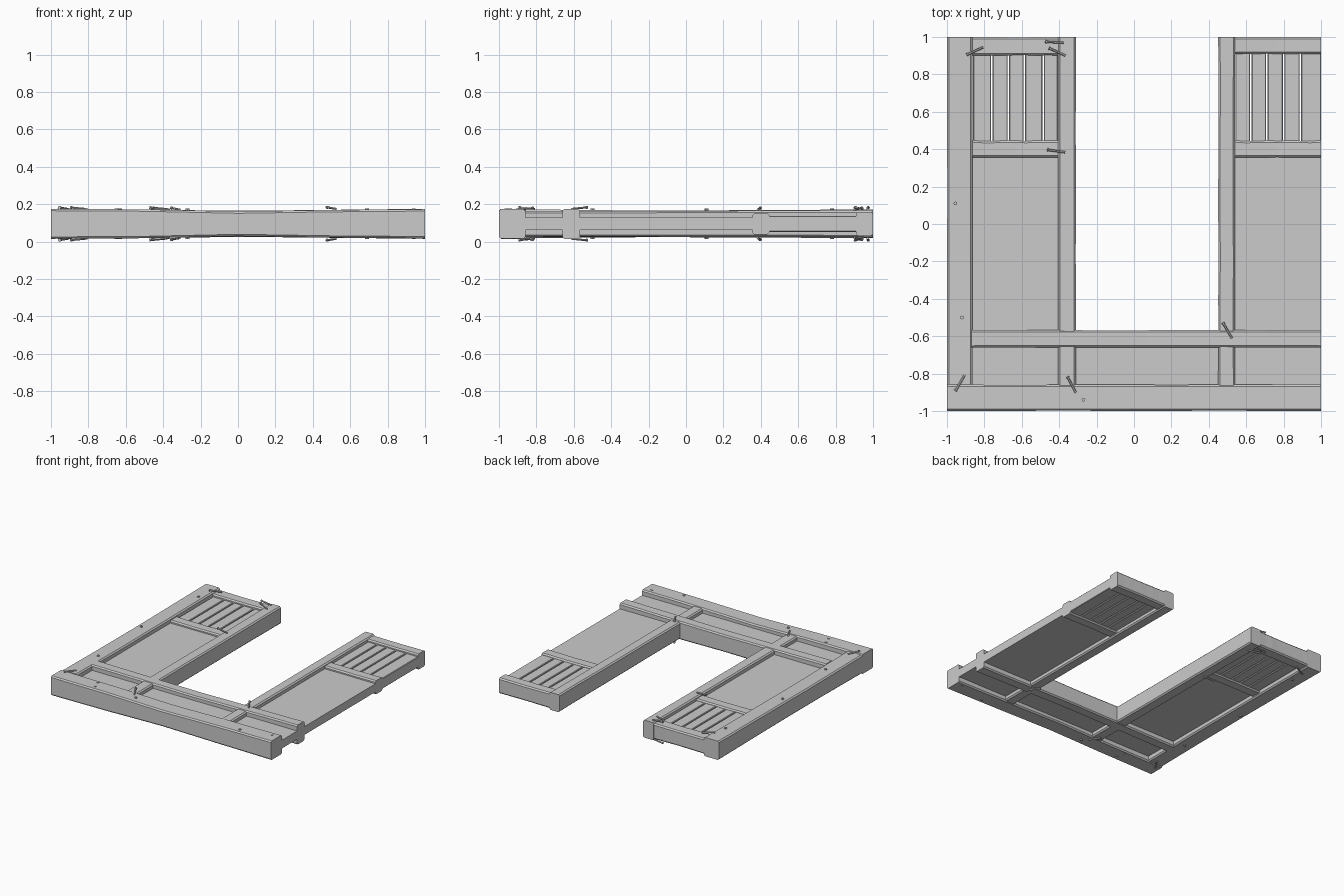
import bpy, bmesh, math, random
from mathutils import Matrix, Vector

if "Cube" in bpy.data.objects:
    bpy.data.objects.remove(bpy.data.objects["Cube"])

random.seed(4)
MID = 0.095          # height of the symmetric middle plane


def finish(name, bm):
    bmesh.ops.recalc_face_normals(bm, faces=bm.faces)
    me = bpy.data.meshes.new(name)
    bm.to_mesh(me)
    bm.free()
    ob = bpy.data.objects.new(name, me)
    bpy.context.collection.objects.link(ob)
    return ob


def beam(name, axis, x0, x1, y0, y1, halves, c=0.01, wob=0.002):
    """Chamfered timber swept along an axis; halves = half-thickness along its length."""
    a0, a1, b0, b1 = (x0, x1, y0, y1) if axis == 'x' else (y0, y1, x0, x1)
    n = 8 if len(halves) > 1 else 1
    bm = bmesh.new()
    rings = []
    for i in range(n + 1):
        t = i / n
        f = t * (len(halves) - 1)
        k = min(int(f), max(len(halves) - 2, 0))
        h = halves[0]
        if len(halves) > 1:
            u = f - k
            h = halves[k] * (1 - u) + halves[k + 1] * u
        j0, j1 = [random.uniform(0, wob) if 0 < i < n else 0 for _ in range(2)]
        p, q = b0 + j0, b1 - j1
        sect = [(p + c, -h), (q - c, -h), (q, -h + c), (q, h - c),
                (q - c, h), (p + c, h), (p, h - c), (p, -h + c)]
        a = a0 + (a1 - a0) * t
        rings.append([bm.verts.new((a, b, MID + z) if axis == 'x' else (b, a, MID + z))
                      for b, z in sect])
    for r, s in zip(rings, rings[1:]):
        for i in range(8):
            bm.faces.new((r[i], r[(i + 1) % 8], s[(i + 1) % 8], s[i]))
    bm.faces.new(rings[0])
    bm.faces.new(rings[-1])
    return finish(name, bm)


def slab(name, x0, x1, y0, y1, h):
    bm = bmesh.new()
    bmesh.ops.create_cube(bm, size=1, matrix=Matrix.Translation(((x0 + x1) / 2, (y0 + y1) / 2, MID))
                          @ Matrix.Diagonal((x1 - x0, y1 - y0, 2 * h, 1)))
    return finish(name, bm)


# Main frame timbers
beam("left_stile", 'y', -1, -0.863, -0.857, 1, (0.077, 0.071, 0.073, 0.077))
beam("bottom_rail", 'x', -1, 1, -1, -0.858, (0.08, 0.077, 0.066, 0.074, 0.078))
beam("left_arm_inner_stile", 'y', -0.407, -0.31, -0.87, 1, (0.069, 0.07, 0.07, 0.072))
beam("right_arm_inner_stile", 'y', 0.45, 0.541, -0.87, 1, (0.069, 0.069, 0.07, 0.072))
beam("middle_rail", 'x', -0.87, 1, -0.661, -0.567, (0.078, 0.074, 0.07, 0.075, 0.08))

# Cross rails, panels and slats of both arms
arms = {
    "left": (-0.864, -0.403, 0.901, (-0.864, -0.76, -0.672, -0.586, -0.486, -0.403)),
    "right": (0.538, 1.0, 0.909, (0.538, 0.625, 0.71, 0.80, 0.89, 1.0)),
}
for side, (x0, x1, ytop, cuts) in arms.items():
    beam(side + "_top_rail", 'x', x0, x1, ytop, 1, (0.064, 0.062, 0.064))
    beam(side + "_cross_rail", 'x', x0, x1, 0.355, 0.446, (0.056, 0.054, 0.056))
    slab(side + "_panel", x0 - 0.01, x1, -0.6, 0.37, 0.034)
    for i, (a, b) in enumerate(zip(cuts, cuts[1:])):
        beam(f"{side}_slat_{i + 1}", 'y', a + 0.004, b - (0.004 if b < 1 else 0),
             0.44, ytop + 0.01, (0.043,), c=0.004)
slab("lower_panel", -0.87, 1, -0.87, -0.65, 0.034)

# Peg heads and bent nails on both faces
pegs = [(-0.905, 0.78), (-0.955, 0.11), (-0.92, -0.5), (-0.65, -0.89), (-0.63, -0.955),
        (-0.27, -0.94), (0.69, -0.96), (0.94, -0.9)]
nails = [(-0.85, 0.925, 25, 0.083), (-0.425, 0.972, -3, 0.083), (-0.41, 0.92, -25, 0.08),
         (-0.415, 0.39, -8, 0.08), (0.5, -0.57, -60, 0.084), (-0.93, -0.85, 60, 0.083),
         (-0.333, -0.86, -62, 0.08)]


def cone(bm, m, r, d, seg=8):
    bmesh.ops.create_cone(bm, cap_ends=True, segments=seg, radius1=r, radius2=r, depth=d, matrix=m)


for s, face in ((1, "upper"), (-1, "lower")):
    bm = bmesh.new()
    for x, y in pegs:
        cone(bm, Matrix.Translation((x, y, MID + s * 0.072)), 0.01, 0.02)
    finish(face + "_peg_heads", bm)
    bm = bmesh.new()
    for x, y, ang, z in nails:
        lie = (Matrix.Translation((x, y, MID + s * z)) @ Matrix.Rotation(math.radians(ang), 4, 'Z')
               @ Matrix.Rotation(math.radians(90 + s * 5), 4, 'Y'))
        cone(bm, lie, 0.006, 0.095, 6)
        cone(bm, lie @ Matrix.Translation((0, 0, -0.046)), 0.009, 0.006, 8)
    ob = finish(face + "_bent_nails", bm)
    # keep the nails within the overall height
    for v in ob.data.vertices:
        v.co.z = max(0.0, min(2 * MID, v.co.z))
